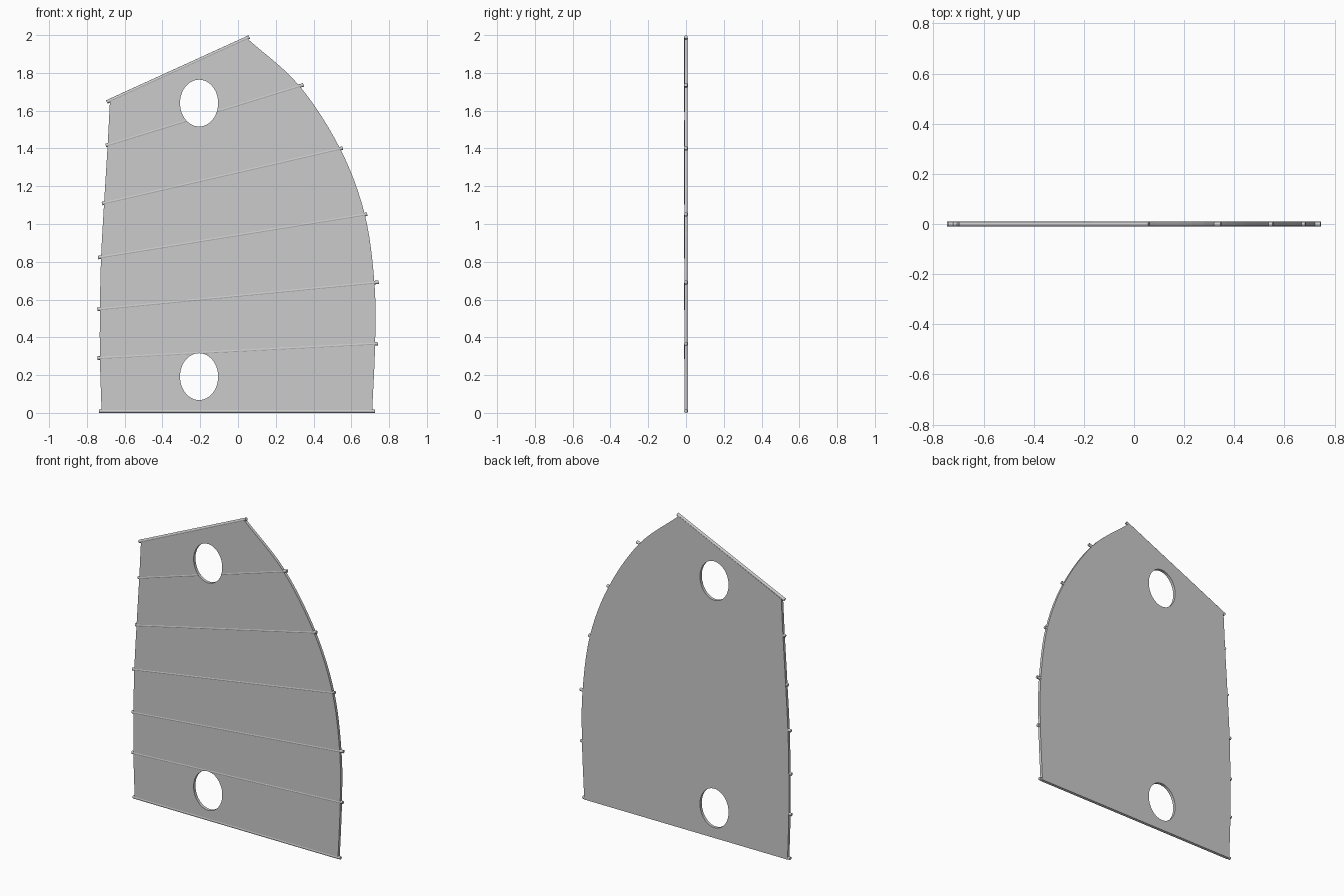
import bpy, bmesh, math
from mathutils import Vector
from mathutils.geometry import interpolate_bezier

if "Cube" in bpy.data.objects:
    bpy.data.objects.remove(bpy.data.objects["Cube"])

# Sail outline: luff (left) and leech (right), bottom to top, as (x, z)
LUFF = [(-.722, .002), (-.731, .29), (-.731, .55), (-.725, .82), (-.709, 1.11),
        (-.69, 1.42), (-.678, 1.65)]
LEECH = [(.71, .002), (.726, .37), (.722, .69), (.67, 1.055), (.54, 1.40),
         (.322, 1.735), (.045, 1.985)]
# Batten ends, bottom boom to top yard
BATTENS = [((-.736, .0095), (.725, .0095)), ((-.745, .29), (.74, .367)),
           ((-.745, .548), (.745, .692)), ((-.741, .822), (.684, 1.052)),
           ((-.72, 1.108), (.555, 1.402)), ((-.7, 1.415), (.347, 1.737)),
           ((-.695, 1.646), (.06, 1.99))]
HOLES = [(-.206, .192), (-.206, 1.64)]
RADIUS = .0095


def smooth(pts, n=6):
    """Smooth curve through the given points."""
    p = [Vector(q) for q in pts]
    p = [2 * p[0] - p[1]] + p + [2 * p[-1] - p[-2]]
    out = []
    for i in range(1, len(p) - 2):
        out += interpolate_bezier(p[i], p[i] + (p[i + 1] - p[i - 1]) / 6,
                                  p[i + 1] - (p[i + 2] - p[i]) / 6, p[i + 1], n + 1)[:-1]
    return [(v.x, v.y) for v in out] + [pts[-1]]


def plate(name, outline, y0, y1):
    """Extrude an xz outline from y0 to y1."""
    bm = bmesh.new()
    face = bm.faces.new([bm.verts.new((x, y0, z)) for x, z in outline])
    ext = bmesh.ops.extrude_face_region(bm, geom=[face])
    for v in ext["geom"]:
        if isinstance(v, bmesh.types.BMVert):
            v.co.y = y1
    bmesh.ops.recalc_face_normals(bm, faces=bm.faces)
    me = bpy.data.meshes.new(name)
    bm.to_mesh(me)
    bm.free()
    ob = bpy.data.objects.new(name, me)
    bpy.context.collection.objects.link(ob)
    return ob


def rod(name, a, b):
    """Round batten between two xz points."""
    a, b = Vector((a[0], -.0005, a[1])), Vector((b[0], -.0005, b[1]))
    bpy.ops.mesh.primitive_cylinder_add(vertices=16, radius=RADIUS, depth=(b - a).length,
                                        location=(a + b) / 2)
    ob = bpy.context.object
    ob.rotation_euler = (b - a).to_track_quat('Z', 'Y').to_euler()
    ob.name = name
    bpy.ops.object.shade_smooth_by_angle(angle=math.radians(35))
    return ob


# Sail panel and battens
sail = plate("sail", smooth(LUFF) + smooth(LEECH)[::-1], -.0085, .01)
rods = [rod(f"batten_{i}", a, b) for i, (a, b) in enumerate(BATTENS)]
rods[0].name, rods[-1].name = "boom", "yard"

# Oval openings cut through the sail and the battens crossing them
for k, (cx, cz) in enumerate(HOLES):
    ring = [(cx + .101 * math.cos(t * math.tau / 48), cz + .124 * math.sin(t * math.tau / 48))
            for t in range(48)]
    cutter = plate(f"hole_cutter_{k}", ring, -.1, .1)
    cutter.hide_render = True
    cutter.hide_set(True)
    for ob in (sail, rods[1] if k == 0 else rods[5]):
        mod = ob.modifiers.new(f"hole_{k}", 'BOOLEAN')
        mod.operation, mod.solver, mod.object = 'DIFFERENCE', 'EXACT', cutter
